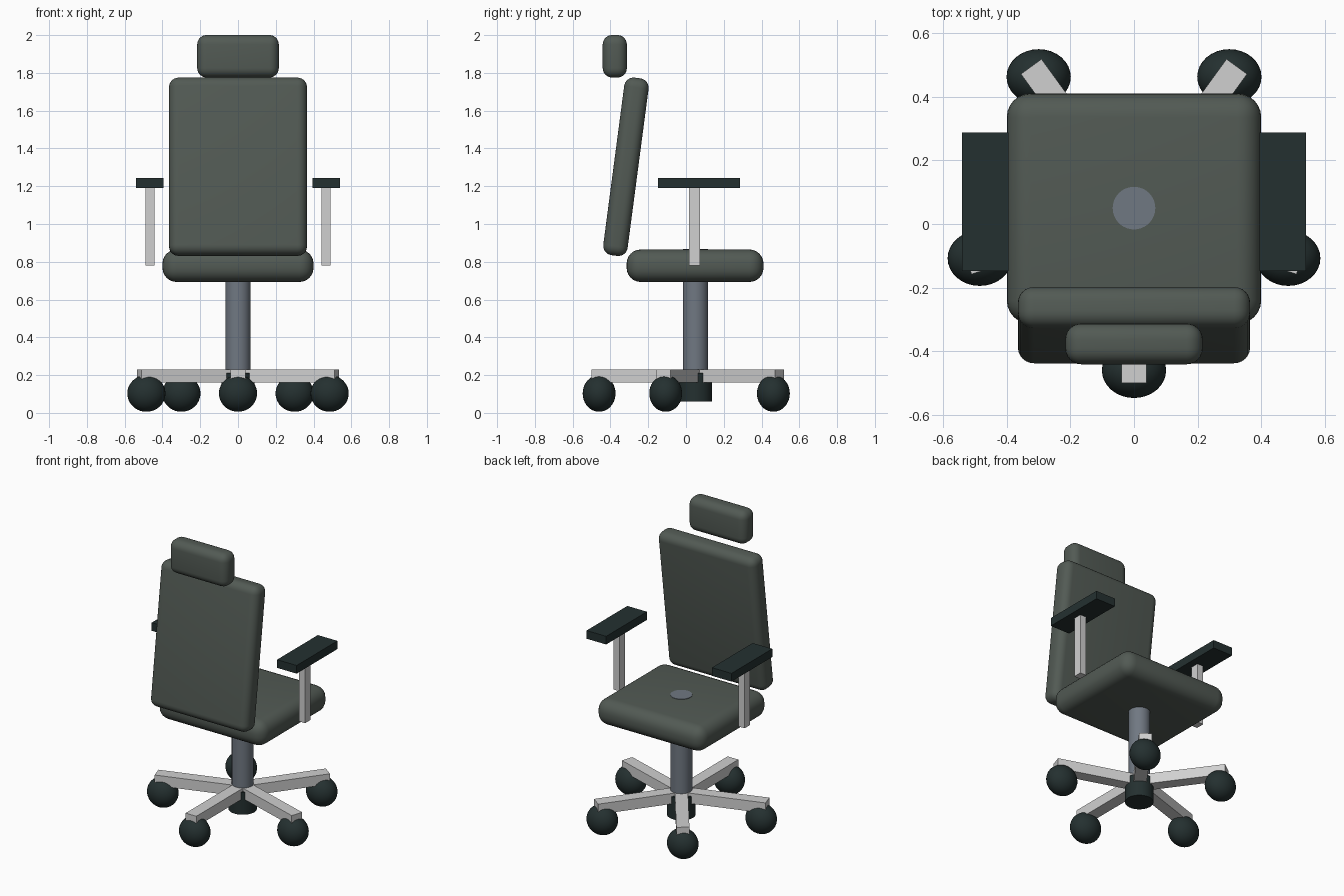
import bpy, math

if "Cube" in bpy.data.objects:
    bpy.data.objects.remove(bpy.data.objects["Cube"])

PIVOT_Y = 0.05   # centre of column and star base


def material(name, rgb):
    m = bpy.data.materials.new(name)
    lin = [((c / 255 + 0.055) / 1.055) ** 2.4 for c in rgb]
    m.diffuse_color = (*lin, 1)
    m.use_nodes = True
    m.node_tree.nodes["Principled BSDF"].inputs["Base Color"].default_value = m.diffuse_color
    return m


FABRIC = material("grey green fabric", (82, 90, 84))
DARK = material("dark plastic", (36, 48, 48))
SILVER = material("light metal", (208, 208, 208))
STEEL = material("blue grey steel", (112, 120, 130))


def finish(name, mat):
    ob = bpy.context.object
    ob.name = name
    ob.data.materials.append(mat)
    return ob


def box(name, mat, loc, size, rot=(0, 0, 0), bevel=0):
    bpy.ops.mesh.primitive_cube_add(size=1, location=loc, rotation=rot)
    ob = finish(name, mat)
    ob.scale = size
    bpy.ops.object.transform_apply(location=False, rotation=False, scale=True)
    if bevel:
        mod = ob.modifiers.new("rounding", 'BEVEL')
        mod.width, mod.segments = bevel, 6
        bpy.ops.object.modifier_apply(modifier=mod.name)
        bpy.ops.object.shade_smooth_by_angle(angle=math.radians(30))
    return ob


def cylinder(name, mat, radius, z0, z1):
    bpy.ops.mesh.primitive_cylinder_add(vertices=48, radius=radius, depth=z1 - z0,
                                        location=(0, PIVOT_Y, (z0 + z1) / 2))
    finish(name, mat)
    bpy.ops.object.shade_smooth_by_angle(angle=math.radians(30))


# Cushions
box("seat", FABRIC, (0, 0.048, 0.779), (0.80, 0.725, 0.172), bevel=0.075)
box("backrest", FABRIC, (0, -0.318, 1.303), (0.73, 0.13, 0.948),
    rot=(math.radians(-7.5), 0, 0), bevel=0.05)
box("headrest", FABRIC, (0, -0.377, 1.888), (0.432, 0.128, 0.225), bevel=0.05)

# Column, its cap just showing through the seat, and the hub
cylinder("column", STEEL, 0.067, 0.20, 0.868)
cylinder("hub", DARK, 0.087, 0.06, 0.21)

# Armrests
for side, label in ((-1, "left"), (1, "right")):
    box(label + "_arm_post", SILVER, (side * 0.466, 0.045, 0.985), (0.046, 0.058, 0.41))
    box(label + "_arm_pad", DARK, (side * 0.467, 0.07, 1.217), (0.146, 0.434, 0.055))

# Five legs with ball castors
for i in range(5):
    a = math.radians(-90 + 72 * i)
    dx, dy = math.cos(a), math.sin(a)
    box(f"leg_{i + 1}", SILVER, (dx * 0.275, PIVOT_Y + dy * 0.275, 0.195),
        (0.55, 0.08, 0.07), rot=(0, 0, a))
    bpy.ops.mesh.primitive_uv_sphere_add(segments=32, ring_count=20, radius=1,
                                         location=(dx * 0.51, PIVOT_Y + dy * 0.51, 0.103))
    ball = finish(f"castor_{i + 1}", DARK)
    ball.scale = (0.101, 0.087, 0.097)
    bpy.ops.object.transform_apply(location=False, rotation=False, scale=True)
    bpy.ops.object.shade_smooth()
